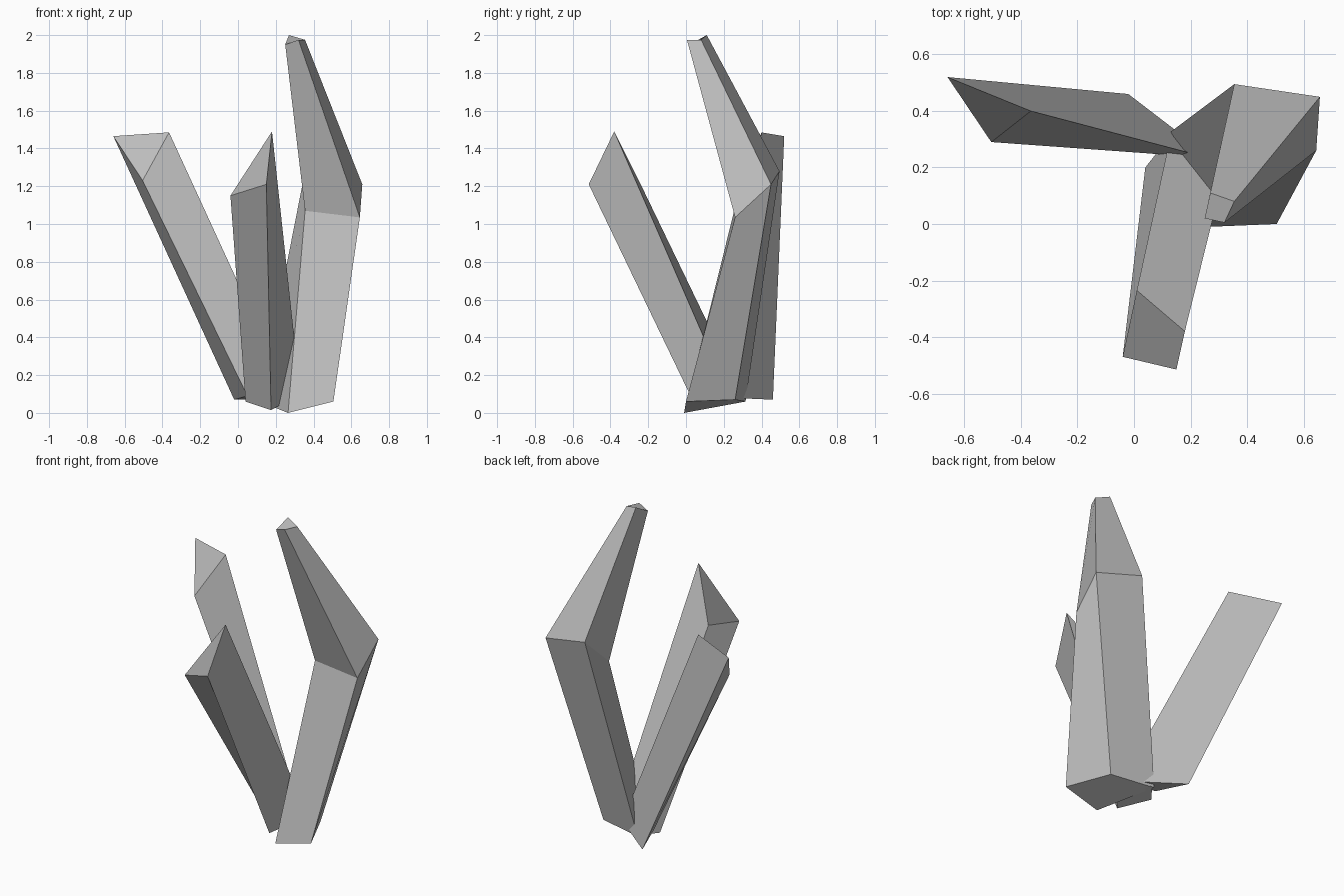
import bpy
import bmesh

old = bpy.data.objects.get("Cube")
if old:
    bpy.data.objects.remove(old, do_unlink=True)

grey = bpy.data.materials.new("stone_grey")
grey.use_nodes = True
colour = (0.52, 0.52, 0.52, 1)
grey.diffuse_color = colour
grey.node_tree.nodes["Principled BSDF"].inputs["Base Color"].default_value = colour


def crystal(name, rings):
    """Loft a flat-sided shard through its cross-sections, from base to tip."""
    bm = bmesh.new()
    loops = [[bm.verts.new(p) for p in ring] for ring in rings]
    for low, high in zip(loops, loops[1:]):
        for i in range(len(low)):
            j = (i + 1) % len(low)
            bm.faces.new((low[i], low[j], high[j], high[i]))
    bm.faces.new(loops[0][::-1])
    bm.faces.new(loops[-1])
    bmesh.ops.recalc_face_normals(bm, faces=bm.faces)
    mesh = bpy.data.meshes.new(name)
    bm.to_mesh(mesh)
    bm.free()
    mesh.materials.append(grey)
    bpy.context.collection.objects.link(bpy.data.objects.new(name, mesh))


# Tall bent shard: base, elbow, tip
crystal("tall_crystal", [
    [(.265, -.01, 0), (.505, 0, .06), (.39, .26, .07), (.115, .315, .06)],
    [(.355, .255, 1.07), (.645, .26, 1.035), (.658, .45, 1.21), (.355, .495, 1.28)],
    [(.25, .02, 1.95), (.32, .005, 1.975), (.355, .08, 1.975), (.27, .11, 2)],
])

# Four-sided shard leaning forward
crystal("front_crystal", [
    [(.04, .2, .06), (.175, .06, .015), (.33, .225, .1), (.13, .315, .06)],
    [(-.04, -.47, 1.15), (.15, -.515, 1.21), (.18, -.38, 1.49), (.01, -.235, 1.2)],
])

# Three-sided shard leaning sideways
crystal("side_crystal", [
    [(-.02, .46, .07), (.05, .25, .09), (.28, .23, .08)],
    [(-.66, .52, 1.465), (-.505, .29, 1.23), (-.365, .4, 1.485)],
])
